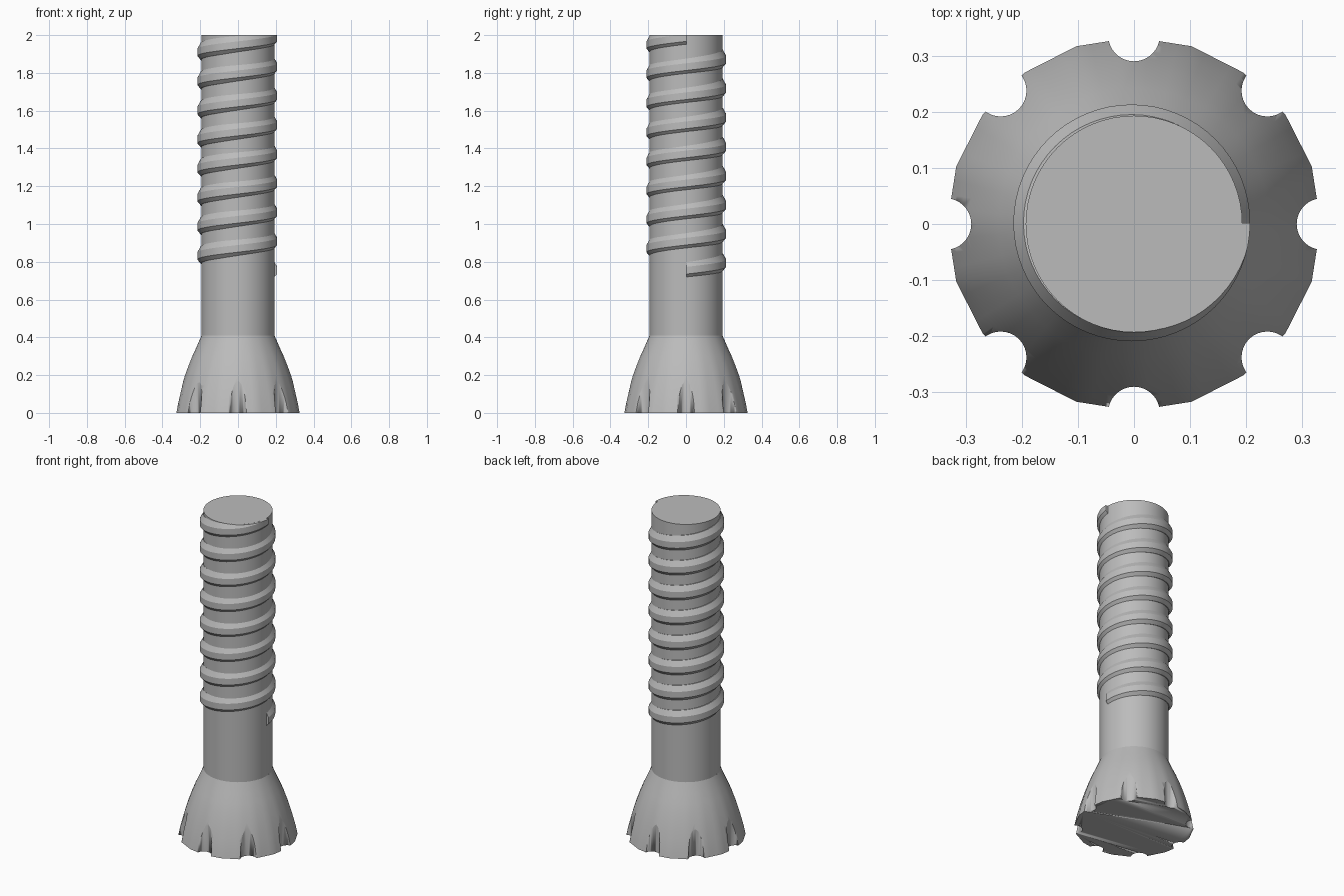
import bpy, bmesh, math
from mathutils import Vector

if "Cube" in bpy.data.objects:
    bpy.data.objects.remove(bpy.data.objects["Cube"])

steel = bpy.data.materials.new("steel grey")
steel.diffuse_color = (0.5, 0.5, 0.5, 1)
steel.use_nodes = True
steel.node_tree.nodes["Principled BSDF"].inputs["Base Color"].default_value = steel.diffuse_color


def finish(bm, name, angle=35):
    bmesh.ops.recalc_face_normals(bm, faces=bm.faces)
    me = bpy.data.meshes.new(name)
    bm.to_mesh(me)
    bm.free()
    ob = bpy.data.objects.new(name, me)
    bpy.context.collection.objects.link(ob)
    me.materials.append(steel)
    smooth(ob, angle)
    return ob


def smooth(ob, angle):
    bpy.ops.object.select_all(action='DESELECT')
    ob.select_set(True)
    bpy.context.view_layer.objects.active = ob
    bpy.ops.object.shade_smooth_by_angle(angle=math.radians(angle))


def loft(bm, rings, closed_profile=False):
    """Skin a list of closed point rings and cap both ends."""
    vs = [[bm.verts.new(p) for p in ring] for ring in rings]
    for a, b in zip(vs, vs[1:]):
        for i in range(len(a)):
            j = (i + 1) % len(a)
            bm.faces.new((a[i], a[j], b[j], b[i]))
    bm.faces.new(vs[0][::-1])
    bm.faces.new(vs[-1])


# Flared head: twenty-sided at the base, blending to round at the neck
SEG = 80
step = 2 * math.pi / 20
rings = []
for z, r in [(0, .333), (.05, .323), (.1, .310), (.15, .296), (.2, .280),
             (.25, .262), (.3, .242), (.35, .219), (.41, .193)]:
    ring = []
    for i in range(SEG):
        a = 2 * math.pi * i / SEG
        flat = math.cos(step / 2) / math.cos(a % step - step / 2)
        rr = r * (1 + (flat - 1) * (1 - z / .41))
        ring.append((rr * math.cos(a), rr * math.sin(a), z))
    rings.append(ring)
bm = bmesh.new()
loft(bm, rings)
head = finish(bm, "flared_head", 30)

# Eight vertical grooves round the rim
bm = bmesh.new()
for k in range(8):
    a = k * math.pi / 4
    res = bmesh.ops.create_cone(bm, cap_ends=True, segments=32, radius1=.046,
                                radius2=.046, depth=.6)
    bmesh.ops.translate(bm, verts=res["verts"],
                        vec=Vector((.336 * math.cos(a), .336 * math.sin(a), .1)))
cutter = finish(bm, "groove_cutter")
cutter.hide_render = True
cutter.hide_viewport = True
mod = head.modifiers.new("grooves", 'BOOLEAN')
mod.operation = 'DIFFERENCE'
mod.solver = 'EXACT'
mod.object = cutter

# Plain round shaft
bm = bmesh.new()
loft(bm, [[(.193 * math.cos(2 * math.pi * i / 64), .193 * math.sin(2 * math.pi * i / 64), z)
           for i in range(64)] for z in (.40, 2)])
finish(bm, "shaft")

# Helical thread, eight turns, trimmed level with the shaft end
TURNS, STEPS, PITCH, START = 8, 64, .154, .715
section = [(.185, 0), (.193, 0), (.211, .02), (.211, .058), (.193, .09), (.185, .09)]
rings = []
for i in range(TURNS * STEPS + 1):
    a = 2 * math.pi * i / STEPS
    z0 = START + PITCH * i / STEPS
    rings.append([(r * math.cos(a) - .004, r * math.sin(a) + .002, z0 + z)
                  for r, z in section])
bm = bmesh.new()
loft(bm, rings)
cut = bmesh.ops.bisect_plane(bm, geom=bm.verts[:] + bm.edges[:] + bm.faces[:],
                             plane_co=(0, 0, 1.9995), plane_no=(0, 0, 1), clear_outer=True)
rim = [e for e in cut["geom_cut"] if isinstance(e, bmesh.types.BMEdge)]
bmesh.ops.holes_fill(bm, edges=rim)
finish(bm, "thread", 25)
